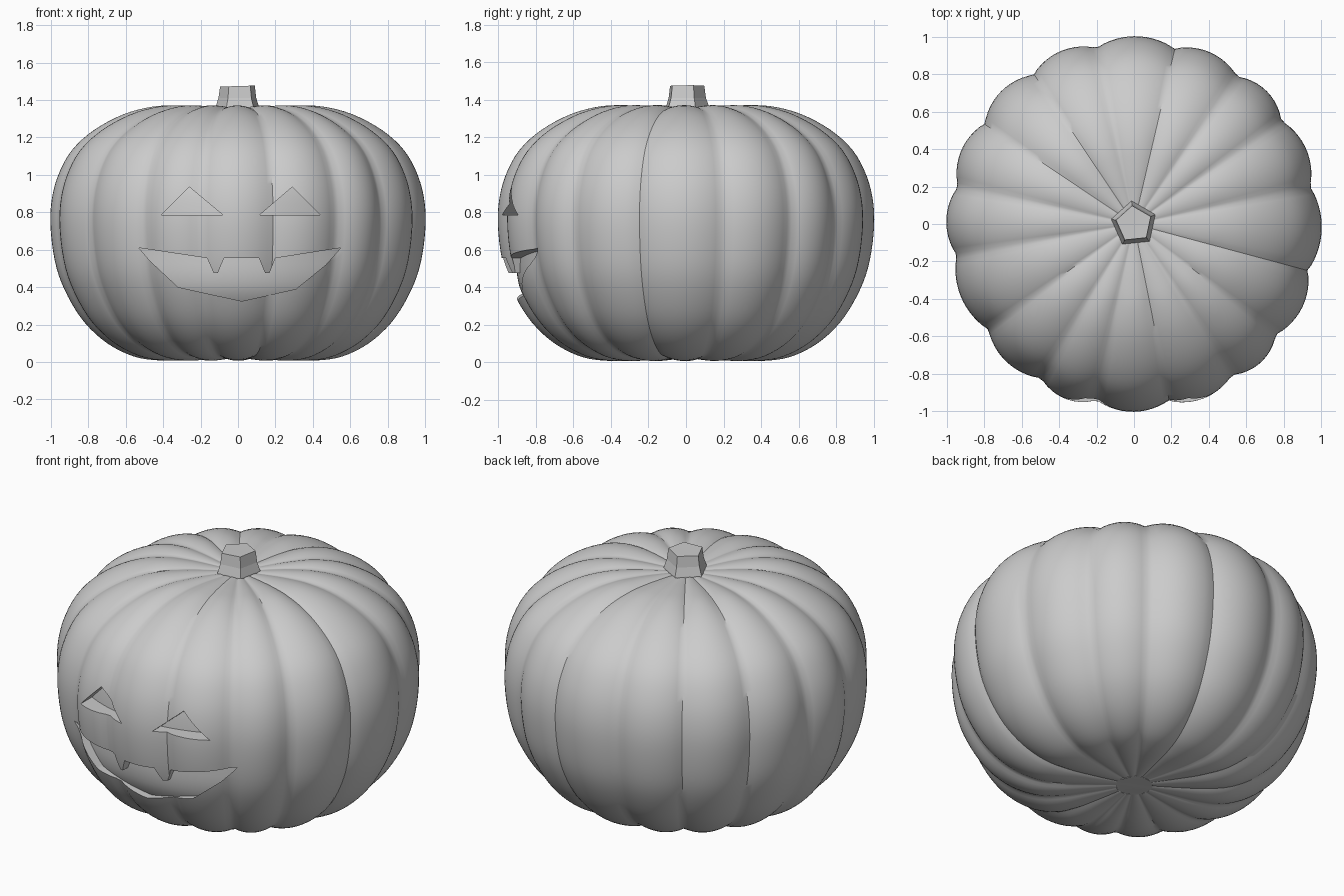
import bpy, bmesh, math
from mathutils import Vector

if "Cube" in bpy.data.objects:
    bpy.data.objects.remove(bpy.data.objects["Cube"])

# Rib crest profile (radius, height), bottom to top
PROFILE = [(0.1, 0.02), (0.25, 0.012), (0.42, 0.008), (0.56, 0.03), (0.70, 0.10), (0.82, 0.21),
           (0.91, 0.35), (0.97, 0.50), (1.0, 0.68), (1.0, 0.84), (0.965, 0.99), (0.89, 1.13),
           (0.77, 1.24), (0.61, 1.325), (0.45, 1.366), (0.3, 1.37), (0.15, 1.36), (0.04, 1.35)]
# Directions of the grooves between ribs, in degrees
GROOVES = [12, 35, 55, 77, 102, 124, 146, 168, 190, 216, 239, 258, 281, 303, 322, 345, 372]


def smooth_profile(pts, steps):
    """Catmull-Rom curve through the points."""
    p = [Vector(q) for q in pts]
    p = [2 * p[0] - p[1]] + p + [2 * p[-1] - p[-2]]
    out = []
    for i in range(1, len(p) - 2):
        a, b, c, d = p[i - 1:i + 3]
        for k in range(steps):
            t = k / steps
            out.append(0.5 * (2 * b + (c - a) * t + (2 * a - 5 * b + 4 * c - d) * t * t
                              + (3 * b - a - 3 * c + d) * t ** 3))
    return out + [p[-2]]


def make_object(name, bm):
    bmesh.ops.recalc_face_normals(bm, faces=bm.faces)
    mesh = bpy.data.meshes.new(name)
    bm.to_mesh(mesh)
    bm.free()
    ob = bpy.data.objects.new(name, mesh)
    bpy.context.collection.objects.link(ob)
    return ob


def lathe(name, profile, segments, shape=lambda r, z, a: (r, z), start=0.0):
    """Closed ring-by-ring solid; shape() can bend radius and height by angle."""
    bm = bmesh.new()
    rings = []
    for r, z in profile:
        ring = []
        for i in range(segments):
            a = start + 2 * math.pi * i / segments
            rr, zz = shape(r, z, a)
            ring.append(bm.verts.new((rr * math.cos(a), rr * math.sin(a), zz)))
        rings.append(ring)
    for lo, hi in zip(rings, rings[1:]):
        for i in range(segments):
            j = (i + 1) % segments
            bm.faces.new((lo[i], lo[j], hi[j], hi[i]))
    bm.faces.new(rings[0][::-1])
    bm.faces.new(rings[-1])
    return make_object(name, bm)


def prism(name, outline, y0=-1.2, y1=-0.6):
    bm = bmesh.new()
    face = bm.faces.new([bm.verts.new((x, y0, z)) for x, z in outline])
    res = bmesh.ops.extrude_face_region(bm, geom=[face])
    moved = [v for v in res["geom"] if isinstance(v, bmesh.types.BMVert)]
    bmesh.ops.translate(bm, verts=moved, vec=(0, y1 - y0, 0))
    ob = make_object(name, bm)
    ob.hide_render = True
    return ob


def ribbed(r, z, a):
    """Pinch the body inward along each groove."""
    deg = math.degrees(a) % 360
    if deg < GROOVES[0]:
        deg += 360
    for g0, g1 in zip(GROOVES, GROOVES[1:]):
        if g0 <= deg <= g1:
            t = (deg - g0) / (g1 - g0)
            break
    pinch = (1 - math.sin(math.pi * t) ** 0.75) * min(1, r / 0.45)
    side = (z - 0.69) / 0.69
    return r * (1 - 0.045 * pinch), z - 0.022 * pinch * side ** 3


def select(ob):
    bpy.ops.object.select_all(action='DESELECT')
    ob.select_set(True)
    bpy.context.view_layer.objects.active = ob


# Ribbed pumpkin shell
body = lathe("pumpkin_body", smooth_profile(PROFILE, 4), 192, ribbed)

# Carved eyes and toothed mouth
cutters = [
    prism("left_eye_cutter", [(-0.41, 0.785), (-0.26, 0.935), (-0.08, 0.785)]),
    prism("right_eye_cutter", [(0.115, 0.785), (0.29, 0.935), (0.44, 0.785)]),
    prism("mouth_cutter", [(-0.53, 0.61), (-0.165, 0.555), (-0.13, 0.475), (-0.108, 0.475),
                           (-0.075, 0.555), (0.112, 0.555), (0.145, 0.475), (0.168, 0.475),
                           (0.2, 0.555), (0.55, 0.61), (0.47, 0.52), (0.31, 0.39), (0.02, 0.325),
                           (-0.32, 0.40), (-0.47, 0.54)]),
]
select(body)
for c in cutters:
    mod = body.modifiers.new("carve", 'BOOLEAN')
    mod.operation = 'DIFFERENCE'
    mod.solver = 'EXACT'
    mod.object = c
    bpy.ops.object.modifier_apply(modifier=mod.name)
for c in cutters:
    bpy.data.objects.remove(c)
bpy.ops.object.shade_smooth_by_angle(angle=math.radians(40))

# Inner core seen behind the carving
core = lathe("inner_core", smooth_profile([(0.3, 0.12), (0.65, 0.17), (0.8, 0.27), (0.87, 0.36),
                                           (0.9, 0.46), (0.905, 0.6), (0.905, 0.8), (0.87, 0.97),
                                           (0.75, 1.12), (0.4, 1.22)], 4), 96)
select(core)
bpy.ops.object.shade_smooth_by_angle(angle=math.radians(40))

# Five-sided stem with a slightly tilted top
stem = lathe("stem", [(0.126, 1.33), (0.124, 1.36), (0.107, 1.41), (0.098, 1.475)], 5,
             lambda r, z, a: (r, z + (0.03 * r * math.cos(a) if z > 1.45 else 0)),
             math.radians(96))
